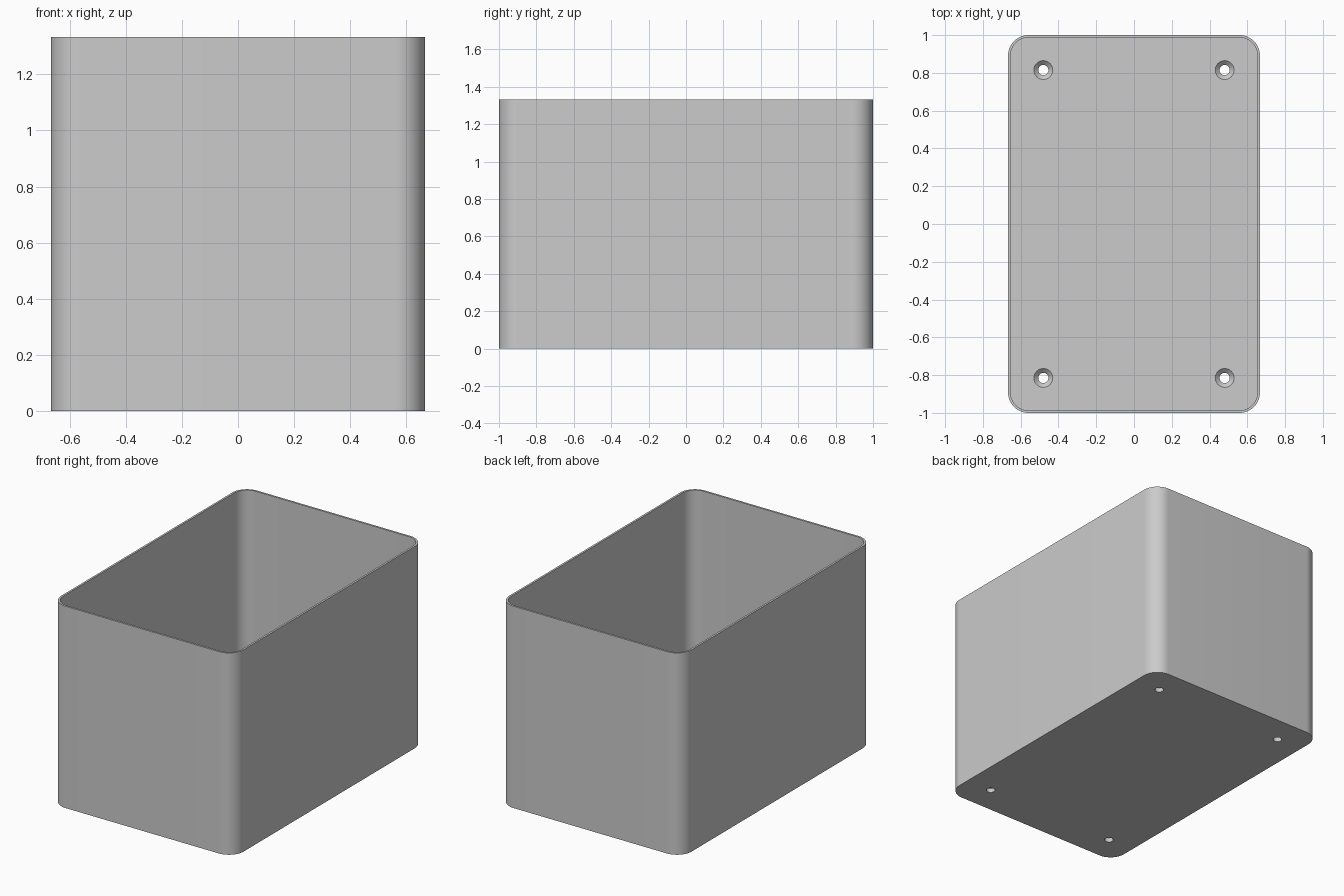
import bpy
import bmesh
from math import pi, cos, sin, radians

if "Cube" in bpy.data.objects:
    bpy.data.objects.remove(bpy.data.objects["Cube"], do_unlink=True)

HALF_X, HALF_Y, HEIGHT = 0.6665, 1.0, 1.333
CORNER, WALL, FLOOR = 0.107, 0.0133, 0.05
HOLE_X, HOLE_Y = 0.48, 0.815
HOLE_R, SINK_R, SINK_DEPTH = 0.027, 0.05, 0.022
CORNER_STEPS, HOLE_STEPS = 16, 32

bm = bmesh.new()


def ring(points, z):
    """Vertices of a closed outline at height z."""
    return [bm.verts.new((x, y, z)) for x, y in points]


def rounded_rect(inset):
    hx, hy, r = HALF_X - inset, HALF_Y - inset, CORNER - inset
    points = []
    for quarter, (sx, sy) in enumerate([(1, 1), (-1, 1), (-1, -1), (1, -1)]):
        for i in range(CORNER_STEPS + 1):
            a = (quarter + i / CORNER_STEPS) * pi / 2
            points.append((sx * (hx - r) + r * cos(a), sy * (hy - r) + r * sin(a)))
    return points


def circle(cx, cy, r):
    angles = [2 * pi * i / HOLE_STEPS for i in range(HOLE_STEPS)]
    return [(cx + r * cos(a), cy + r * sin(a)) for a in angles]


def skin(*rings):
    """Join each ring to the next with quads, vertex by vertex."""
    for a, b in zip(rings, rings[1:]):
        for i in range(len(a)):
            bm.faces.new((a[i - 1], a[i], b[i], b[i - 1]))


def ring_edges(verts):
    return [bm.edges.get((verts[i - 1], verts[i])) for i in range(len(verts))]


# Outer wall, rim and inner wall
outer_bottom = ring(rounded_rect(0), 0)
outer_top = ring(rounded_rect(0), HEIGHT)
inner_top = ring(rounded_rect(WALL), HEIGHT)
inner_bottom = ring(rounded_rect(WALL), FLOOR)
skin(outer_bottom, outer_top, inner_top, inner_bottom)

# Countersunk screw holes
under, over = ring_edges(outer_bottom), ring_edges(inner_bottom)
for sx in (-1, 1):
    for sy in (-1, 1):
        x, y = sx * HOLE_X, sy * HOLE_Y
        low = ring(circle(x, y, HOLE_R), 0)
        neck = ring(circle(x, y, HOLE_R), FLOOR - SINK_DEPTH)
        top = ring(circle(x, y, SINK_R), FLOOR)
        skin(low, neck, top)
        under += ring_edges(low)
        over += ring_edges(top)

# Floor, underside and inside
for edges, up in ((under, -1), (over, 1)):
    bmesh.ops.triangle_fill(bm, edges=edges, use_beauty=True, normal=(0, 0, up))

bmesh.ops.recalc_face_normals(bm, faces=bm.faces[:])
mesh = bpy.data.meshes.new("open_box")
bm.to_mesh(mesh)
bm.free()
box = bpy.data.objects.new("open_box", mesh)
bpy.context.collection.objects.link(box)

# Plain grey material
grey = bpy.data.materials.new("light_grey")
grey.use_nodes = True
colour = (0.6, 0.6, 0.6, 1)
grey.diffuse_color = colour
grey.node_tree.nodes["Principled BSDF"].inputs["Base Color"].default_value = colour
mesh.materials.append(grey)

bpy.ops.object.select_all(action="DESELECT")
box.select_set(True)
bpy.context.view_layer.objects.active = box
bpy.ops.object.shade_smooth_by_angle(angle=radians(30))
